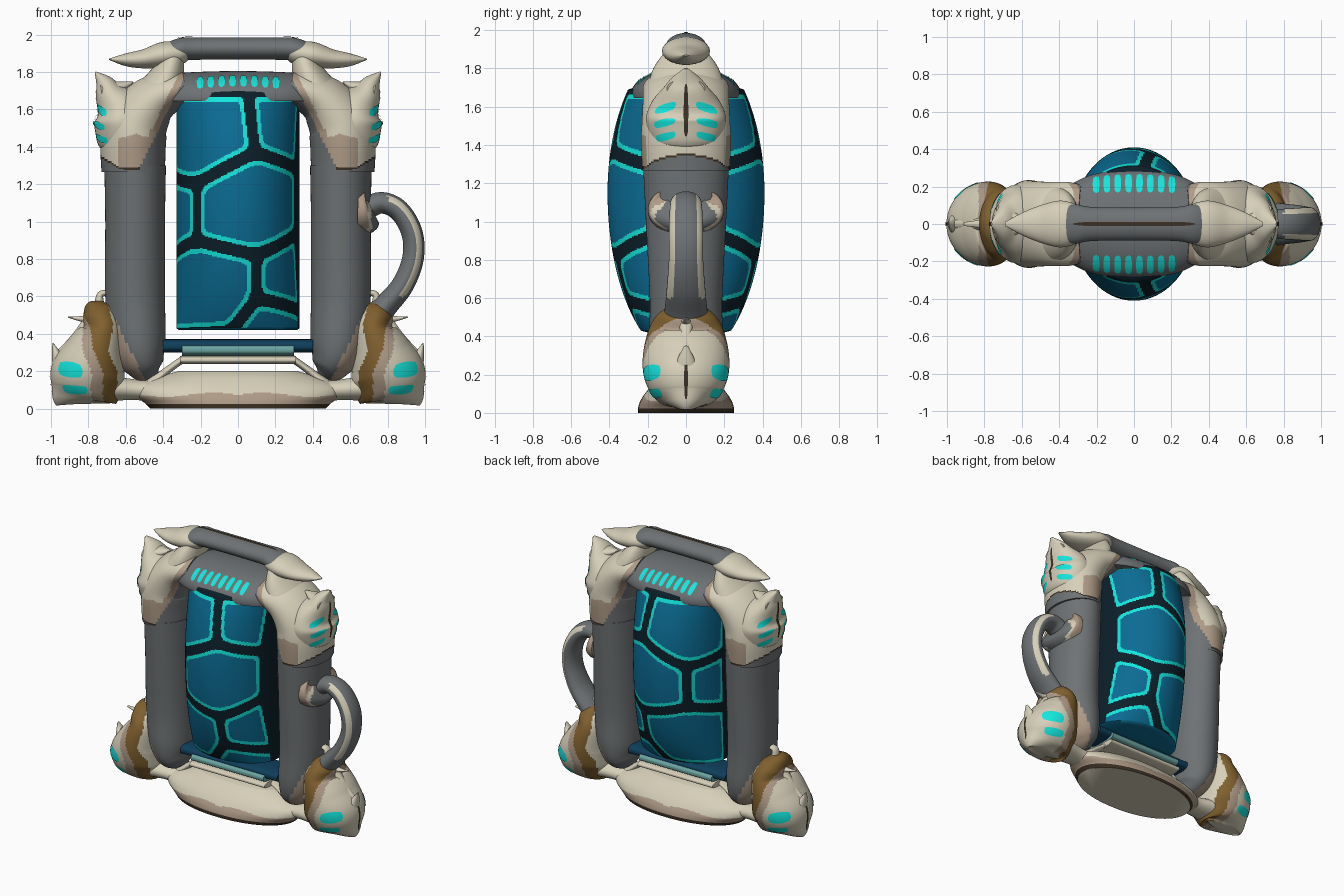
import bpy, bmesh, math
from mathutils import Vector
from mathutils.bvhtree import BVHTree

cube = bpy.data.objects.get("Cube")
if cube:
    bpy.data.objects.remove(cube, do_unlink=True)

# Palette
PALETTE = {"cream": "d6cfb9", "tan": "af9b87", "brown": "80602f", "dark_brown": "3c3024",
           "grey": "6e7274", "blue": "0b6c94", "cyan": "14e8de", "ink": "0c1f2a",
           "navy": "0f3f5c", "pale_teal": "6aa3a0"}


def linear(c):
    return c / 12.92 if c <= 0.04045 else ((c + 0.055) / 1.055) ** 2.4


MATS = {}
for key, code in PALETTE.items():
    rgba = [linear(v / 255) for v in bytes.fromhex(code)] + [1]
    m = bpy.data.materials.new(key)
    m.use_nodes = True
    m.diffuse_color = rgba
    bsdf = m.node_tree.nodes["Principled BSDF"]
    bsdf.inputs["Base Color"].default_value = rgba
    bsdf.inputs["Roughness"].default_value = 0.6
    MATS[key] = m


def finish(name, bm, paint):
    """Make the object; paint is a colour name or a rule (abs x, z, normal, x)."""
    bm.normal_update()
    slots = []
    for f in bm.faces:
        c = f.calc_center_median()
        col = paint if isinstance(paint, str) else paint(abs(c.x), c.z, f.normal, c.x)
        if col not in slots:
            slots.append(col)
        f.material_index = slots.index(col)
    me = bpy.data.meshes.new(name)
    bm.to_mesh(me)
    bm.free()
    for col in slots:
        me.materials.append(MATS[col])
    me.shade_smooth()
    me.set_sharp_from_angle(angle=math.radians(50))
    ob = bpy.data.objects.new(name, me)
    bpy.context.collection.objects.link(ob)
    return ob


def spline(pts, steps):
    """Catmull-Rom through (x, z, in-plane radius, depth radius) points."""
    p = [Vector(q) for q in pts]
    p = [p[0]] + p + [p[-1]]
    out = []
    for i in range(1, len(p) - 2):
        a, b, c, d = p[i - 1:i + 3]
        for k in range(steps):
            t = k / steps
            out.append(0.5 * (2 * b + (c - a) * t + (2 * a - 5 * b + 4 * c - d) * t * t
                              + (3 * b - a - 3 * c + d) * t ** 3))
    return out + [p[-1]]


def loft(name, pts, paint, side=1, steps=6, seg=40, power=2, floor=0):
    """Sweep an oval section along a path in the XZ plane, flattened below floor."""
    path = spline(pts, steps)
    bm = bmesh.new()
    rings = []
    for i, q in enumerate(path):
        d = path[min(i + 1, len(path) - 1)] - path[max(i - 1, 0)]
        t = Vector((d[0], d[1])).normalized()
        r, dep = max(q[2], 0.002), max(q[3], 0.002)
        ring = []
        for k in range(seg):
            a = math.tau * (k + 0.5) / seg
            u, v = (math.copysign(abs(w) ** (2 / power), w) for w in (math.cos(a), math.sin(a)))
            ring.append(bm.verts.new((side * (q[0] + t.y * r * u), dep * v, max(floor, q[1] - t.x * r * u))))
        rings.append(ring)
    for a, b in zip(rings, rings[1:]):
        for k in range(seg):
            j = (k + 1) % seg
            bm.faces.new((a[k], a[j], b[j], b[k]))
    bm.faces.new(rings[0])
    bm.faces.new(rings[-1])
    bmesh.ops.recalc_face_normals(bm, faces=bm.faces)
    return finish(name, bm, paint)


def decal(name, target, centre, half_u, half_v, colour, n=10):
    """Thin rounded plate hugging the surface of target."""
    me = target.data
    tree = BVHTree.FromPolygons([v.co for v in me.vertices], [p.vertices for p in me.polygons])
    bm = bmesh.new()
    bmesh.ops.create_grid(bm, x_segments=n, y_segments=n, size=1)
    for v in bm.verts:
        x, y = v.co.x, v.co.y
        p = Vector(centre) + Vector(half_u) * x * math.sqrt(1 - y * y / 3) \
            + Vector(half_v) * y * math.sqrt(1 - x * x / 3)
        loc, nor, _, _ = tree.find_nearest(p)
        v.co = loc + nor * 0.004
    bm.normal_update()
    f = bm.faces[:][len(bm.faces) // 2]
    if f.normal.dot(tree.find_nearest(f.calc_center_median())[1]) < 0:
        bmesh.ops.reverse_faces(bm, faces=bm.faces)
    return finish(name, bm, colour)


# Central tank with cracked cell pattern, laid out along the curved surface
def wrap(x, z):
    return Vector((.37 * math.asin(max(-1, min(1, x / .33))), z))


NODES = {"a": (.05, 1.74), "b": (.09, 1.37), "c": (-.22, 1.2), "d": (-.33, 1.24), "e": (.31, 1.28),
         "f": (-.22, .9), "g": (-.33, .82), "h": (.1, .82), "i": (.31, .94), "j": (.1, .59),
         "k": (.325, .52), "l": (-.04, .41), "m": (-.33, 1.7), "n": (.325, 1.7), "o": (-.33, .39)}
CRACKS = [(wrap(*NODES[p]), wrap(*NODES[q])) for p, q in
          "ab bc be cd cf fg fh hi hj jk jl ei mn ol ne ik md dg go".split()]


def cell_paint(ax, z, n, x):
    if n.z < -.8:
        return "blue"
    p = wrap(x, z)
    total = 1e-9
    for a, b in CRACKS:
        t = min(1, max(0, (p - a).dot(b - a) / (b - a).length_squared))
        total += math.exp(-100 * (p - a - (b - a) * t).length)
    dist = -math.log(total) / 100
    return "ink" if dist < 0.034 or p.x > .48 else "cyan" if dist < 0.058 else "blue"


def bulge(z):
    return 0.41 * math.sqrt(1 - ((z - 1.15) / (0.8 if z > 1.15 else 0.88)) ** 2)


heights = [0.43 + 1.26 * i / 200 for i in range(201)]
tank = [(0, .42, .315, .2)] + [(0, z, .33, bulge(z)) for z in heights] + [(0, 1.71, .3, .24)]
loft("tank", tank, cell_paint, steps=1, seg=280)

# Upper cross pipe with vents
pipe = loft("upper_pipe", [(-.36, 1.66, .13, .2), (-.22, 1.66, .14, .265), (0, 1.66, .145, .29),
                           (.22, 1.66, .14, .265), (.36, 1.66, .13, .2)], "grey", seg=80, floor=1.645)
for y in (-1, 1):
    for i in range(8):
        decal("vent", pipe, (-.203 + .058 * i, y * .215, 1.75), (.018, 0, 0), (0, -y * .045, .034), "cyan")

# Carry bar on top
bar = loft("top_bar", [(-.4, 1.895, .045, .1), (-.31, 1.92, .06, .105), (-.2, 1.925, .06, .09),
                       (.2, 1.925, .06, .09), (.31, 1.92, .06, .105), (.4, 1.895, .045, .1)], "grey")
decal("top_seam", bar, (0, 0, 1.99), (.33, 0, 0), (0, .012, 0), "dark_brown")

# Lower rails
for name, z, w, r, d, col in (("lower_rail", .335, .4, .036, .11, "navy"),
                              ("rail_panel", .313, .3, .032, .13, "pale_teal"),
                              ("lower_strut", .26, .31, .022, .13, "cream")):
    loft(name, [(-w, z, r, d), (0, z, r, d), (w, z, r, d)], col, power=3)


# Base foot plate
def base_paint(ax, z, n, x):
    if n.z < -.9:
        return "cream"
    if z < .025:
        return "dark_brown"
    return "tan" if z < .075 + .012 * math.sin(ax * 12) else "cream"


loft("base", [(0, 0, .47, .25), (0, .03, .5, .25), (0, .07, .55, .235), (0, .12, .54, .2),
              (0, .17, .42, .15), (0, .2, .32, .1)], base_paint, steps=12, seg=72, power=2.1)


# Colour rules for the side frames
def pillar_paint(ax, z, n, x):
    return "tan" if z < .2 + (ax - .52) * 2 else "grey"


def elbow_paint(ax, z, n, x):
    edge = 1.278 + .6 * max(0, ax - .63)
    trim = .36 - .5 * (z - 1.62)
    if z < edge or ax < trim:
        return "grey"
    if z < edge + .012:
        return "dark_brown"
    if ax < trim + .04 or (z < 1.47 - .3 * abs(ax - .55) and .42 < ax < .64):
        return "tan"
    return "cream"


def foot_paint(ax, z, n, x):
    t = ax - .66 - .19 * z - .012 * math.sin(z * 25)
    if abs(t) < .038 + .18 * max(0, z - .3):
        return "brown"
    return "tan" if t < -.1 or 0 < t < .1 else "cream"


for s, tag in ((1, "left_"), (-1, "right_")):
    # Pillar and elbow
    loft(tag + "pillar", [(.46, .17, .04, .06), (.49, .22, .1, .15), (.53, .34, .145, .19),
                          (.55, .6, .16, .19), (.55, 1, .16, .21), (.55, 1.3, .165, .225)],
         pillar_paint, s, steps=10, seg=56)
    loft(tag + "elbow", [(.56, 1.265, .17, .228), (.56, 1.42, .175, .235), (.54, 1.53, .17, .23),
                         (.46, 1.64, .14, .225), (.36, 1.695, .11, .225), (.28, 1.71, .095, .21)],
         elbow_paint, s, steps=18, seg=72)
    # Shoulder pad with fangs
    pad = loft(tag + "shoulder_pad", [(.64, 1.36, .07, .1), (.635, 1.41, .12, .17), (.62, 1.52, .152, .21),
                                      (.635, 1.6, .135, .19), (.685, 1.68, .083, .13), (.715, 1.74, .05, .08),
                                      (.763, 1.8, .004, .01)], "cream", s)
    loft(tag + "shoulder_fang", [(.73, 1.695, .05, .1), (.65, 1.71, .042, .07), (.56, 1.745, .003, .01)],
         "cream", s)
    # Horn and the neck that carries the bar
    loft(tag + "horn", [(.69, 1.868, .003, .01), (.6, 1.865, .034, .06), (.5, 1.87, .052, .1),
                        (.4, 1.89, .07, .125), (.32, 1.9, .064, .11), (.28, 1.91, .05, .09)], "cream", s)
    loft(tag + "neck", [(.42, 1.68, .13, .21), (.37, 1.8, .085, .17), (.34, 1.9, .055, .1)], "cream", s)
    # Foot, claws and struts
    foot = loft(tag + "foot", [(.825, .025, .14, .04), (.825, .05, .17, .12), (.815, .1, .185, .18),
                               (.8, .19, .2, .22), (.765, .3, .165, .225), (.725, .42, .115, .2),
                               (.74, .5, .09, .16), (.75, .55, .07, .1), (.75, .575, .03, .04)],
                foot_paint, s, steps=14, seg=80)
    for part, pts in (("claw", [(.9, .14, .07, .1), (.955, .25, .04, .06), (.99, .35, .003, .01)]),
                      ("foot_spine", [(.97, .27, .025, .03), (.88, .38, .016, .025), (.79, .48, .03, .04)]),
                      ("foot_thorn", [(.78, .48, .03, .04), (.84, .48, .015, .02), (.91, .49, .003, .01)]),
                      ("ankle_loop", [(.74, .54, .03, .04), (.735, .61, .018, .03), (.67, .625, .018, .03),
                                      (.6, .68, .03, .04)]),
                      ("base_strut", [(.27, .28, .02, .06), (.37, .21, .02, .05), (.48, .12, .03, .06)]),
                      ("base_link", [(.42, .09, .06, .1), (.54, .1, .055, .09), (.7, .11, .07, .12)])):
        loft(tag + part, pts, "cream", s, seg=24)
    # Glowing slits and dark seams
    for y in (-1, 1):
        for x, z in ((.745, 1.595), (.75, 1.515), (.74, 1.44)):
            decal(tag + "shoulder_slit", pad, (s * x, y * .115, z), (s * -.03, y * .058, -.014), (0, 0, .021), "cyan")
        for x, z in ((.89, .21), (.87, .1)):
            decal(tag + "foot_slit", foot, (s * x, y * .16, z), (s * -.066, y * .03, -.006), (0, 0, .036), "cyan")
    decal(tag + "pad_seam", pad, (s * .78, 0, 1.58), (0, 0, .14), (0, .012, 0), "dark_brown")
    decal(tag + "foot_seam", foot, (s * 1.01, 0, .18), (0, 0, .11), (0, .01, 0), "dark_brown")


# Side handle
def handle_paint(ax, z, n, x):
    out = Vector((x - .7, 0, z - .83)).normalized()
    return "cream" if .4 < n.dot(out) < .88 and x > .8 and z > .6 else "grey"


loft("handle", [(.66, 1.05, .06, .08), (.76, 1.1, .058, .08), (.86, 1.06, .057, .085), (.93, .94, .057, .09),
                (.935, .8, .058, .09), (.88, .66, .06, .1), (.79, .55, .065, .11), (.7, .45, .08, .12)],
     handle_paint, steps=8)
loft("handle_cuff", [(.64, 1.06, .14, .2), (.69, 1.06, .125, .19), (.715, 1.07, .08, .12)],
     lambda ax, z, n, x: "grey" if ax > .712 else "cream" if ax > .695 else "tan")
